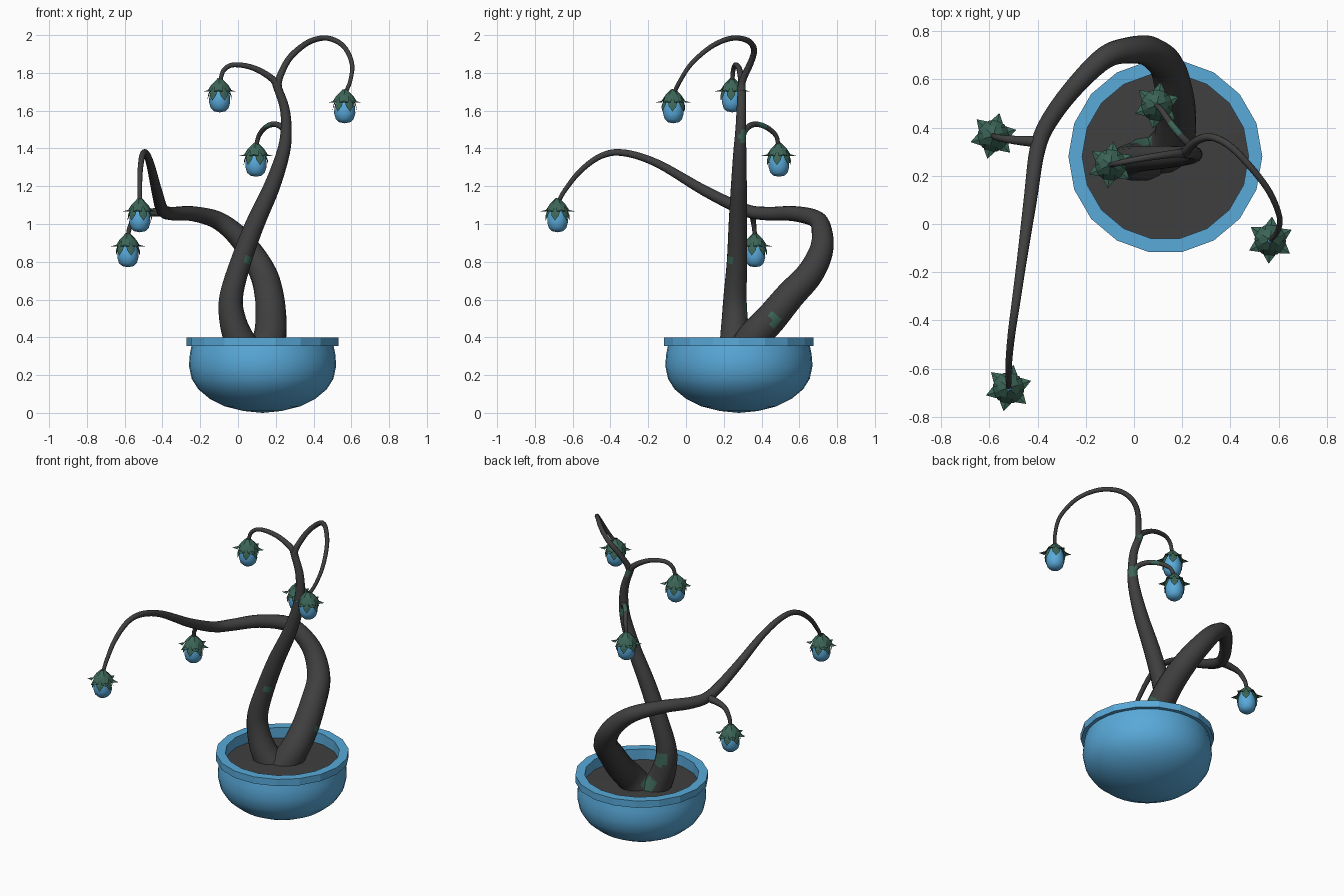
import bpy, bmesh, math
from mathutils import Vector


def material(name, rgb):
    m = bpy.data.materials.new(name)
    m.diffuse_color = (*rgb, 1)
    return m


BLUE = material("blue", (0.10, 0.40, 0.70))
DARK = material("charcoal", (0.05, 0.05, 0.05))
GREEN = material("dark green", (0.045, 0.13, 0.095))


def finish(bm, name, mats, smooth=None):
    bmesh.ops.recalc_face_normals(bm, faces=bm.faces)
    me = bpy.data.meshes.new(name)
    bm.to_mesh(me)
    bm.free()
    for m in mats:
        me.materials.append(m)
    ob = bpy.data.objects.new(name, me)
    bpy.context.collection.objects.link(ob)
    if smooth:
        bpy.ops.object.select_all(action='DESELECT')
        ob.select_set(True)
        bpy.context.view_layer.objects.active = ob
        bpy.ops.object.shade_smooth_by_angle(angle=math.radians(smooth))
    return ob


def lathe(name, centre, profile, sides, mat, smooth=None, closed=False):
    """Turn (radius, z) points around a vertical axis."""
    bm = bmesh.new()
    rings = []
    for r, z in profile:
        if r == 0:
            rings.append([bm.verts.new(Vector(centre) + Vector((0, 0, z)))] * sides)
        else:
            rings.append([bm.verts.new(Vector(centre) + Vector((
                r * math.cos(math.tau * i / sides), r * math.sin(math.tau * i / sides), z)))
                for i in range(sides)])
    pairs = list(zip(rings, rings[1:])) + ([(rings[-1], rings[0])] if closed else [])
    for a, b in pairs:
        for i in range(sides):
            j = (i + 1) % sides
            bm.faces.new(list(dict.fromkeys((a[i], a[j], b[j], b[i]))))
    return finish(bm, name, [mat], smooth)


# Mossy spots on the bark: (position, reach)
SPOTS = [((0.25, 0.47, 0.50), 0.035), ((0.06, 0.23, 0.80), 0.03), ((-0.04, 0.33, 0.55), 0.05),
         ((0.03, 0.33, 0.37), 0.05), ((0.27, 0.32, 1.46), 0.04), ((0.17, 0.40, 1.53), 0.03),
         ((0.21, 0.32, 1.72), 0.02)]


def tube(name, pts, sides=14, steps=5):
    """Tapered smooth tube through (x, y, z, radius) points."""
    P = [Vector(p) for p in pts]
    P = [2 * P[0] - P[1]] + P + [2 * P[-1] - P[-2]]
    path = []
    for k in range(1, len(P) - 2):
        a, b, c, d = P[k - 1:k + 3]
        for s in range(steps):
            t = s / steps
            path.append(0.5 * (2 * b + (c - a) * t + (2 * a - 5 * b + 4 * c - d) * t * t
                               + (3 * b - a - 3 * c + d) * t ** 3))
    path.append(P[-2])
    bm = bmesh.new()
    rings, side = [], Vector((1, 0.1, 0))
    for k, p in enumerate(path):
        tan = (path[min(k + 1, len(path) - 1)].xyz - path[max(k - 1, 0)].xyz).normalized()
        side = (side - tan * side.dot(tan)).normalized()
        up = tan.cross(side)
        rings.append([bm.verts.new(p.xyz + p.w * (side * math.cos(math.tau * i / sides)
                                                  + up * math.sin(math.tau * i / sides)))
                      for i in range(sides)])
    for a, b in zip(rings, rings[1:]):
        for i in range(sides):
            j = (i + 1) % sides
            f = bm.faces.new((a[i], a[j], b[j], b[i]))
            c = f.calc_center_median()
            f.material_index = int(any((c - Vector(s)).length < r for s, r in SPOTS))
    bm.faces.new(rings[0])
    bm.faces.new(rings[-1])
    return finish(bm, name, [DARK, GREEN], 60)


# Pot: rounded bowl, faceted rim, soil
POT = (0.13, 0.28, 0)
lathe("pot_bowl", POT, [(0, 0.0), (0.10, 0.01), (0.20, 0.035), (0.28, 0.075), (0.34, 0.125),
                        (0.375, 0.18), (0.39, 0.25), (0.385, 0.31), (0.375, 0.36)], 36, BLUE, 50)
lathe("pot_rim", POT, [(0.345, 0.30), (0.375, 0.355), (0.402, 0.355), (0.402, 0.40), (0.345, 0.40)],
      18, BLUE, closed=True)
lathe("soil", POT, [(0, 0.335), (0.36, 0.33)], 36, DARK)

# Two twisted trunks rising from one root
tube("tall_trunk", [(0.08, 0.28, 0.26, 0.10), (0.01, 0.26, 0.38, 0.082), (-0.03, 0.258, 0.50, 0.07),
                    (-0.035, 0.26, 0.62, 0.062), (0.015, 0.27, 0.80, 0.055), (0.09, 0.275, 1.0, 0.05),
                    (0.18, 0.28, 1.20, 0.043), (0.24, 0.285, 1.38, 0.035), (0.255, 0.29, 1.50, 0.029),
                    (0.245, 0.293, 1.62, 0.025), (0.20, 0.295, 1.745, 0.021)])
tube("leaning_trunk", [(0.11, 0.28, 0.26, 0.10), (0.165, 0.35, 0.39, 0.088), (0.175, 0.45, 0.50, 0.083),
                       (0.165, 0.55, 0.62, 0.078), (0.135, 0.655, 0.735, 0.072),
                       (0.065, 0.715, 0.855, 0.064), (-0.02, 0.72, 0.955, 0.055),
                       (-0.12, 0.69, 1.025, 0.047), (-0.245, 0.57, 1.055, 0.04),
                       (-0.35, 0.43, 1.055, 0.036), (-0.40, 0.31, 1.075, 0.033),
                       (-0.43, 0.10, 1.175, 0.028), (-0.465, -0.15, 1.32, 0.021),
                       (-0.49, -0.33, 1.377, 0.018), (-0.507, -0.45, 1.36, 0.016),
                       (-0.518, -0.56, 1.28, 0.014), (-0.52, -0.64, 1.18, 0.012),
                       (-0.52, -0.675, 1.12, 0.011)])

# Thin hanging branches
tube("right_branch", [(0.215, 0.295, 1.70, 0.022), (0.215, 0.30, 1.76, 0.019), (0.26, 0.345, 1.86, 0.017),
                      (0.32, 0.36, 1.925, 0.016), (0.395, 0.325, 1.972, 0.015),
                      (0.48, 0.24, 1.983, 0.014), (0.56, 0.135, 1.94, 0.013),
                      (0.603, 0.03, 1.85, 0.012), (0.595, -0.03, 1.76, 0.011),
                      (0.567, -0.065, 1.69, 0.011)], 10)
tube("left_branch", [(0.22, 0.295, 1.70, 0.022), (0.185, 0.293, 1.765, 0.018), (0.085, 0.28, 1.825, 0.015),
                     (-0.02, 0.262, 1.843, 0.013), (-0.075, 0.25, 1.815, 0.012),
                     (-0.095, 0.245, 1.755, 0.011)], 10)
tube("back_branch", [(0.255, 0.29, 1.45, 0.02), (0.245, 0.315, 1.50, 0.017), (0.20, 0.36, 1.528, 0.015),
                     (0.15, 0.42, 1.515, 0.014), (0.112, 0.475, 1.47, 0.012),
                     (0.095, 0.49, 1.41, 0.011)], 10)
tube("low_branch", [(-0.385, 0.34, 1.065, 0.025), (-0.46, 0.345, 1.06, 0.021), (-0.53, 0.352, 1.04, 0.016),
                    (-0.57, 0.36, 0.99, 0.013), (-0.583, 0.365, 0.935, 0.011)], 10)


# Hanging flowers: blue bud under two whorls of pointed sepals
def sepals(name, tip, shape, turn, count=6):
    bm = bmesh.new()
    for n in range(count):
        a = math.tau * n / count + turn
        out, across = Vector((math.cos(a), math.sin(a), 0)), Vector((-math.sin(a), math.cos(a), 0))
        rows = []
        for r, z, w in shape:
            mid = Vector(tip) + out * r + Vector((0, 0, z))
            if w == 0:
                rows.append([bm.verts.new(mid)] * 3)
            else:
                rows.append([bm.verts.new(mid + across * s * w - Vector((0, 0, abs(s) * 0.008)))
                             for s in (-1, 0, 1)])
        for p, q in zip(rows, rows[1:]):
            for i in (0, 1):
                bm.faces.new(list(dict.fromkeys((p[i], p[i + 1], q[i + 1], q[i]))))
    finish(bm, name, [GREEN])


TIPS = [(0.565, -0.067, 1.715), (-0.097, 0.245, 1.773), (0.095, 0.492, 1.432),
        (-0.52, -0.68, 1.138), (-0.583, 0.365, 0.953)]
for k, tip in enumerate(TIPS, 1):
    lathe(f"flower_bud_{k}", tip, [(0, -0.015), (0.03, -0.03), (0.046, -0.06), (0.055, -0.10),
                                   (0.056, -0.13), (0.047, -0.16), (0.03, -0.176), (0, -0.182)],
          14, BLUE, 60)
    sepals(f"flaring_sepals_{k}", tip, [(0.01, 0, 0.008), (0.04, -0.03, 0.024), (0.062, -0.063, 0.024),
                                        (0.098, -0.072, 0)], 0.5 + k)
    sepals(f"hugging_sepals_{k}", tip, [(0.01, -0.004, 0.008), (0.044, -0.045, 0.026),
                                        (0.060, -0.085, 0.02), (0.066, -0.12, 0)], 0.5 + k + math.pi / 6)
